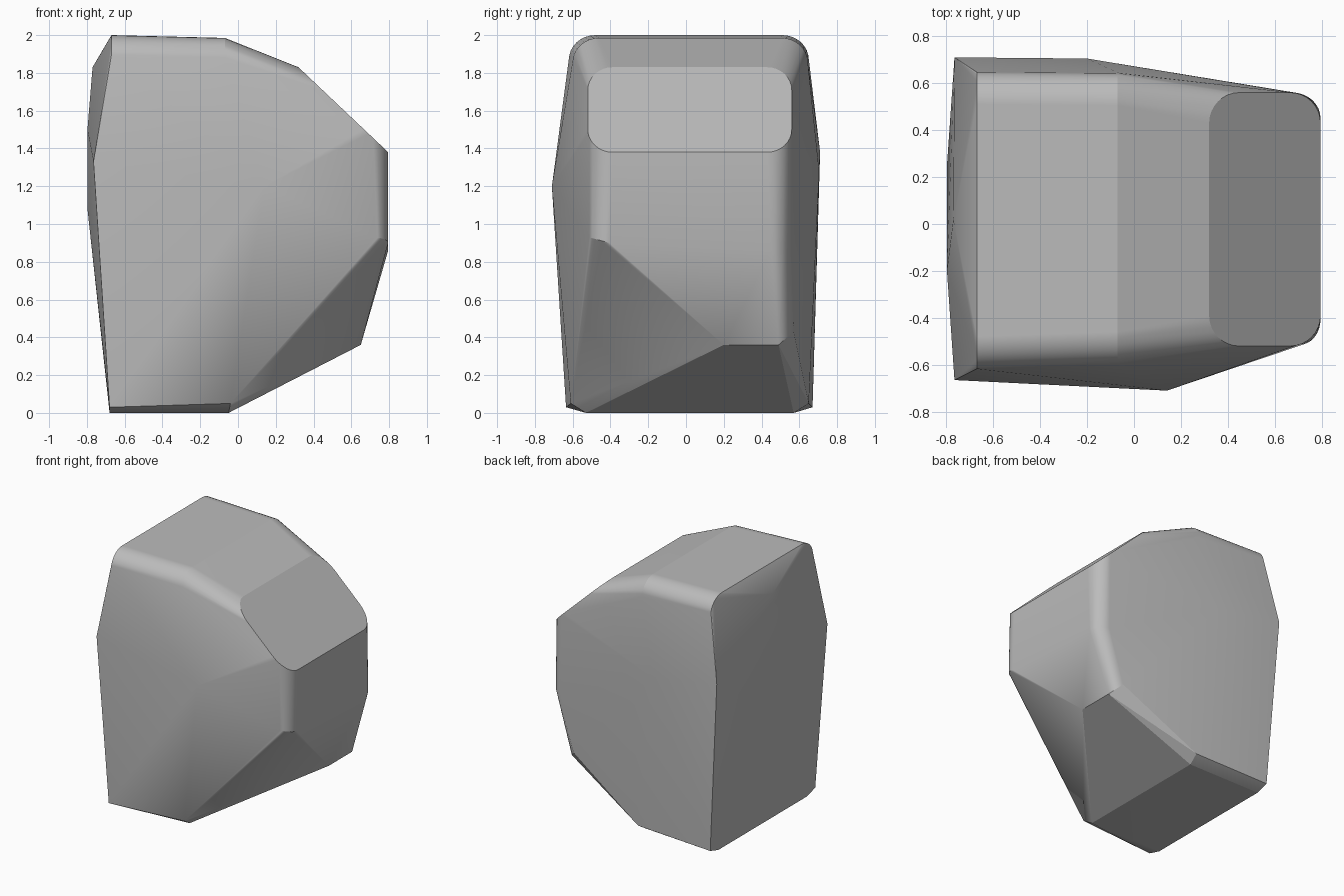
import bpy, bmesh, math
from mathutils import Vector

cube = bpy.data.objects.get("Cube")
if cube:
    bpy.data.objects.remove(cube, do_unlink=True)

STEPS = 8
points = []


def arc(corner, u, v):
    """Round a corner: quarter curve from corner+u to corner+v."""
    corner, u, v = Vector(corner), Vector(u), Vector(v)
    for i in range(STEPS + 1):
        a = math.pi / 2 * i / STEPS
        points.append(corner + u * (1 - math.sin(a)) + v * (1 - math.cos(a)))


# Rounded long edges of the top, front and back
for x, z, front, back in [(-0.67, 2.0, -0.62, 0.65), (-0.07, 1.985, -0.60, 0.645)]:
    for y, s in [(front, 1), (back, -1)]:
        arc((x, y, z), (0, 0, -0.13), (0, 0.14 * s, 0))

# Slanted cut face with rounded corners
upper, lower = Vector((0.32, 0, 1.83)), Vector((0.795, 0, 1.38))
slope = (lower - upper) * 0.27
for y, s in [(-0.52, 1), (0.56, -1)]:
    side = Vector((0, 0.13 * s, 0))
    arc(upper + Vector((0, y, 0)), slope, side)
    arc(lower + Vector((0, y, 0)), -slope, side)

# Rounded upright edges of the right side
arc((0.795, -0.515, 0.93), (-0.09, 0, 0), (0, 0.11, -0.03))
arc((0.795, 0.56, 0.86), (-0.12, 0, 0), (0, -0.11, 0))

# Undercut, base, and the bulging front, back and left corners
points += [Vector(p) for p in [
    (0.65, 0.20, 0.36), (0.65, 0.49, 0.36), (0.58, 0.57, 0.43),
    (-0.05, -0.53, 0), (-0.05, 0.57, 0), (-0.68, -0.53, 0), (-0.68, 0.57, 0),
    (-0.68, -0.635, 0.03), (-0.68, 0.67, 0.03),
    (-0.04, -0.61, 0.05), (-0.04, 0.65, 0.05),
    (0.14, -0.71, 1.2), (-0.2, 0.705, 1.28),
    (-0.765, -0.665, 1.33), (-0.765, 0.71, 1.38),
    (-0.77, 0.02, 1.83), (-0.797, -0.2, 1.5), (-0.797, 0.25, 1.08),
]]

# Skin the boulder around its corners
bm = bmesh.new()
for p in points:
    bm.verts.new(p)
hull = bmesh.ops.convex_hull(bm, input=bm.verts)
loose = {g for k in ("geom_interior", "geom_unused") for g in hull[k]
         if isinstance(g, bmesh.types.BMVert)}
bmesh.ops.delete(bm, geom=list(loose), context='VERTS')
bmesh.ops.dissolve_limit(bm, angle_limit=math.radians(1.5), verts=bm.verts, edges=bm.edges)
bmesh.ops.recalc_face_normals(bm, faces=bm.faces)

mesh = bpy.data.meshes.new("boulder")
bm.to_mesh(mesh)
bm.free()
boulder = bpy.data.objects.new("boulder", mesh)
bpy.context.collection.objects.link(boulder)

# Stone colour
stone = bpy.data.materials.new("grey_stone")
stone.use_nodes = True
grey = (0.5, 0.5, 0.5, 1)
stone.diffuse_color = grey
stone.node_tree.nodes["Principled BSDF"].inputs["Base Color"].default_value = grey
mesh.materials.append(stone)

# Soft rounded edges, flat broad faces
bpy.context.view_layer.objects.active = boulder
boulder.select_set(True)
bpy.ops.object.shade_smooth_by_angle(angle=math.radians(16))
weighted = boulder.modifiers.new("flat_faces", 'WEIGHTED_NORMAL')
weighted.keep_sharp = True
